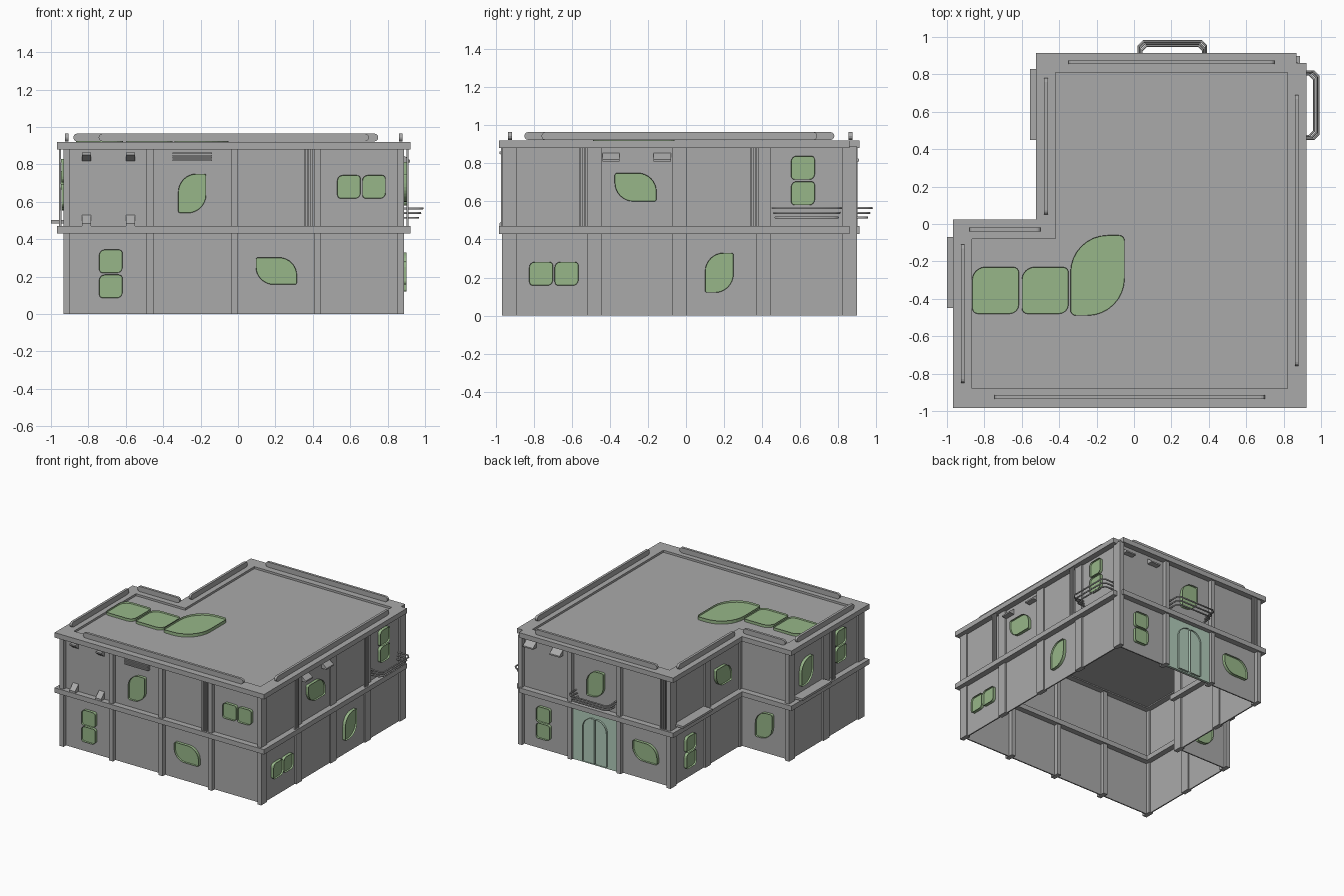
import bpy, bmesh, math
from mathutils import Matrix, Vector

if "Cube" in bpy.data.objects:
    bpy.data.objects.remove(bpy.data.objects["Cube"])


def material(name, rgb):
    m = bpy.data.materials.new(name)
    m.diffuse_color = (*rgb, 1)
    m.use_nodes = True
    m.node_tree.nodes["Principled BSDF"].inputs["Base Color"].default_value = m.diffuse_color
    return m


GREY = material("wall_grey", (0.40, 0.40, 0.40))
GREEN = material("leaf_green", (0.31, 0.47, 0.25))
PALE = material("pale_green", (0.44, 0.60, 0.49))


def finish(name, bm, mat, matrix=Matrix()):
    bmesh.ops.remove_doubles(bm, verts=bm.verts, dist=1e-5)
    bmesh.ops.recalc_face_normals(bm, faces=bm.faces)
    me = bpy.data.meshes.new(name)
    bm.to_mesh(me)
    bm.free()
    me.materials.append(mat)
    ob = bpy.data.objects.new(name, me)
    ob.matrix_world = matrix
    bpy.context.collection.objects.link(ob)
    return ob


def ell(o, step=False):
    """L-shaped plan, pushed outward by o."""
    corner = [(.87 + o, .86), (.87, .86), (.87, .86 + o)] if step else [(.87 + o, .86 + o)] * 3
    return [(-.915 - o, -.93 - o), (.87 + o, -.93 - o), *corner,
            (-.47 - o, .86 + o), (-.47 - o, -.03 + o), (-.915 - o, -.03 + o)]


def ring(name, outer, inner, z0, z1):
    bm = bmesh.new()
    loops = [[bm.verts.new((x, y, z)) for x, y in pts]
             for pts, z in ((outer, z0), (outer, z1), (inner, z1), (inner, z0))]
    n = len(outer)
    for a, b in zip(loops, loops[1:] + loops[:1]):
        for i in range(n):
            bm.faces.new((a[i], a[(i + 1) % n], b[(i + 1) % n], b[i]))
    return finish(name, bm, GREY)


def prism(bm, pts):
    """Extrude a flat loop pts[0] to the matching loop pts[1]."""
    a, b = [[bm.verts.new(p) for p in loop] for loop in pts]
    bm.faces.new(a)
    top = bm.faces.new(b)
    for i in range(len(a)):
        j = (i + 1) % len(a)
        bm.faces.new((a[i], a[j], b[j], b[i]))
    return top


def box(name, lo, hi, mat=GREY, matrix=Matrix()):
    bm = bmesh.new()
    xy = [(lo[0], lo[1]), (hi[0], lo[1]), (hi[0], hi[1]), (lo[0], hi[1])]
    prism(bm, [[(*p, z) for p in xy] for z in (lo[2], hi[2])])
    return finish(name, bm, mat, matrix)


def side(which, along, v):
    """Local frame on a facade: x along, y up, z outward."""
    u, w, pos = {
        "front": ((1, 0, 0), (0, -1, 0), (along, -.935, v)),
        "right": ((0, 1, 0), (1, 0, 0), (.875, along, v)),
        "back": ((-1, 0, 0), (0, 1, 0), (along, .865, v)),
        "left": ((0, -1, 0), (-1, 0, 0), (-.92, along, v)),
        "notch_left": ((0, -1, 0), (-1, 0, 0), (-.475, along, v)),
        "notch_back": ((-1, 0, 0), (0, 1, 0), (along, -.025, v)),
        "roof": ((1, 0, 0), (0, 0, 1), (along, v, .903)),
    }[which]
    u, w = Vector(u), Vector(w)
    m = Matrix((u, w.cross(u), w)).transposed().to_4x4()
    m.translation = pos
    return m


def panel(name, m, w, h, radii, depth=.025, rim=.018, mat=GREEN):
    """Rounded plate with raised rim; radii = bottom-left, -right, top-right, -left."""
    pts = []
    for k, r in enumerate(radii):
        sx, sy = ((-1, -1), (1, -1), (1, 1), (-1, 1))[k]
        n = 8 if r > .06 else 4
        for i in range(n + 1):
            a = math.pi * (1 + k / 2) + math.pi / 2 * i / n
            pts.append((sx * (w / 2 - r) + r * math.cos(a), sy * (h / 2 - r) + r * math.sin(a)))
    bm = bmesh.new()
    top = prism(bm, [[(*p, z) for p in pts] for z in (0, depth)])
    bmesh.ops.inset_region(bm, faces=[top], thickness=rim)
    bm.faces.ensure_lookup_table()
    bmesh.ops.inset_region(bm, faces=[top], thickness=.002)
    bmesh.ops.translate(bm, verts=top.verts, vec=(0, 0, -depth * .55))
    return finish(name, bm, mat, m)


def leaf(which, a, v, w, h, lean):
    """lean 1: points at top right and bottom left; -1: mirrored."""
    big, small = min(w, h) * .66, .012
    r = (small, big, small, big) if lean > 0 else (big, small, big, small)
    panel(which + "_leaf_window", side(which, a, v), w, h, r)


def pair(which, a, v, stacked):
    for s in (-1, 1):
        m = side(which, a, v) @ Matrix.Translation((0, s * .067, 0) if stacked else (s * .067, 0, 0))
        panel(which + "_square_window", m, .125, .125, (.02, .03, .02, .03), rim=.015)


def tube(name, pts, r, cyclic=False):
    cu = bpy.data.curves.new(name, "CURVE")
    cu.dimensions = "3D"
    cu.bevel_depth, cu.bevel_resolution, cu.use_fill_caps = r, 1, True
    sp = cu.splines.new("POLY")
    sp.points.add(len(pts) - 1)
    for p, q in zip(sp.points, pts):
        p.co = (*q, 1)
    cu.materials.append(GREY)
    ob = bpy.data.objects.new(name, cu)
    bpy.context.collection.objects.link(ob)
    return ob


# Shell: thin walls, storey band, parapet and recessed roof
ring("walls", ell(.005), ell(-.005), 0, .9)
ring("storey_band", ell(.053, True), ell(-.05), .43, .47)
ring("parapet_band", ell(.053, True), ell(-.05), .88, .92)
bm = bmesh.new()
outline = list(dict.fromkeys(ell(-.045)))
prism(bm, [[(*p, z) for p in outline] for z in (.889, .903)])
finish("roof_panel", bm, GREY)

# Pillars on a regular bay grid along the L-shaped plan
xs, ys = (-.915, -.47, -.02, .425, .87), (-.93, -.48, -.035, .41, .86)
for i, x in enumerate(xs):
    for j, y in enumerate(ys):
        on_edge = j == 0 or i == 4 or (j == 4 and i > 0) or (i == 0 and j < 3) \
            or (i == 1 and j >= 2)
        if on_edge:
            box("pillar", (x - .018, y - .038, 0), (x + .018, y + .038, .89))

# Rounded bars lying on the parapet
for horizontal, fixed, a, b in ((1, -.925, -.745, .70), (0, -.915, -.85, -.11), (1, -.03, -.88, -.5),
                                (0, -.47, .05, .78), (1, .865, -.35, .75), (0, .87, -.76, .69)):
    bm = bmesh.new()
    r, prof = .021, []
    for c, start in ((b - r, -90), (a + r, 90)):
        for k in range(7):
            t = math.radians(start + 30 * k)
            prof.append((c + r * math.cos(t), .944 + r * math.sin(t)))
    prism(bm, [[(u, fixed + d, z) if horizontal else (fixed + d, u, z) for u, z in prof]
               for d in (-.01, .01)])
    finish("parapet_bar", bm, GREY)

# Windows on each facade
leaf("front", -.245, .645, .15, .21, 1)
leaf("front", .205, .23, .22, .145, -1)
pair("front", .66, .68, False)
pair("front", -.68, .215, True)
leaf("right", -.265, .675, .22, .15, -1)
leaf("right", .175, .225, .15, .21, 1)
pair("right", .615, .71, True)
pair("right", -.695, .22, False)
leaf("back", .2, .665, .15, .21, 1)
leaf("back", -.25, .23, .22, .15, -1)
pair("back", .67, .22, True)
leaf("left", -.22, .66, .15, .21, 1)
pair("left", -.66, .7, True)
leaf("notch_left", .22, .675, .2, .15, -1)
pair("notch_left", .64, .215, True)
leaf("notch_back", -.7, .23, .15, .21, 1)

# Roof emblem: two squares and a leaf
for x, w in ((-.74, .25), (-.475, .25)):
    panel("roof_square", side("roof", x, -.355), w, .25, (.03, .05, .03, .07), .022, .035)
panel("roof_leaf", side("roof", -.195, -.275), .29, .43, (.03, .2, .03, .2), .026, .035)

# Double door filling one bay at the back
door = side("back", .2025, .215)
box("door_panel", (-.205, -.215, 0), (.205, .215, .012), PALE, door)
for s in (-1, 1):
    panel("door_leaf", door @ Matrix.Translation((s * .056, -.02, .01)), .104, .37,
          (.01, .01, .01, .09) if s < 0 else (.01, .01, .09, .01), .018, .02, PALE)


# Wedge lamps under the parapet and on the storey band
def wedge(which, a, v, w, h, up):
    prof = [(-h / 2, 0), (h / 2, 0), (-up * h / 2, .045), (-up * h / 4, .045)]
    prof = [prof[0], prof[1], prof[3], prof[2]] if up > 0 else [prof[0], prof[1], prof[2], prof[3]]
    bm = bmesh.new()
    prism(bm, [[(u, y, z) for y, z in prof] for u in (-w / 2, w / 2)])
    finish("wall_lamp", bm, GREY, side(which, a, v))


for x in (-.81, -.575):
    wedge("front", x, .84, .05, .045, -1)
    wedge("front", x, .5, .05, .06, 1)
for which, spots in (("right", (-.395, -.125)), ("back", (.79, .55))):
    for a in spots:
        wedge(which, a, .833, .09, .045, 1)

# Louvre slats above the front leaf window
for k in range(4):
    box("vent_slat", (-.105, -.004, 0), (.105, .004, .03), GREY, side("front", -.245, .823 + k * .012))

# Triple vertical pipes between storey band and parapet
for which, a in (("front", .375), ("right", -.54), ("right", .36), ("left", -.54), ("back", -.42)):
    for k in (-1, 0, 1):
        box("wall_pipe", (k * .017 - .005, -.21, .025), (k * .017 + .005, .21, .037), GREY,
            side(which, a, .675))

# Balcony rails, each a bent triple tube
for which, a in (("right", .635), ("back", .205)):
    for k in range(3):
        e, hw = .112 - .012 * (2 - k), .18 - .008 * (2 - k)
        m = side(which, a, .515 + .025 * k)
        path = [(-hw, 0, 0), (-hw, 0, e - .025), (-hw + .025, 0, e),
                (hw - .025, 0, e), (hw, 0, e - .025), (hw, 0, 0)]
        tube("balcony_rail", [m @ Vector(p) for p in path], .006)

# Window ledges on the left-facing walls
for which, a in (("left", -.26), ("notch_left", .64)):
    box("window_ledge", (-.19, -.009, 0), (.19, .009, .08), GREY, side(which, a, .493))
